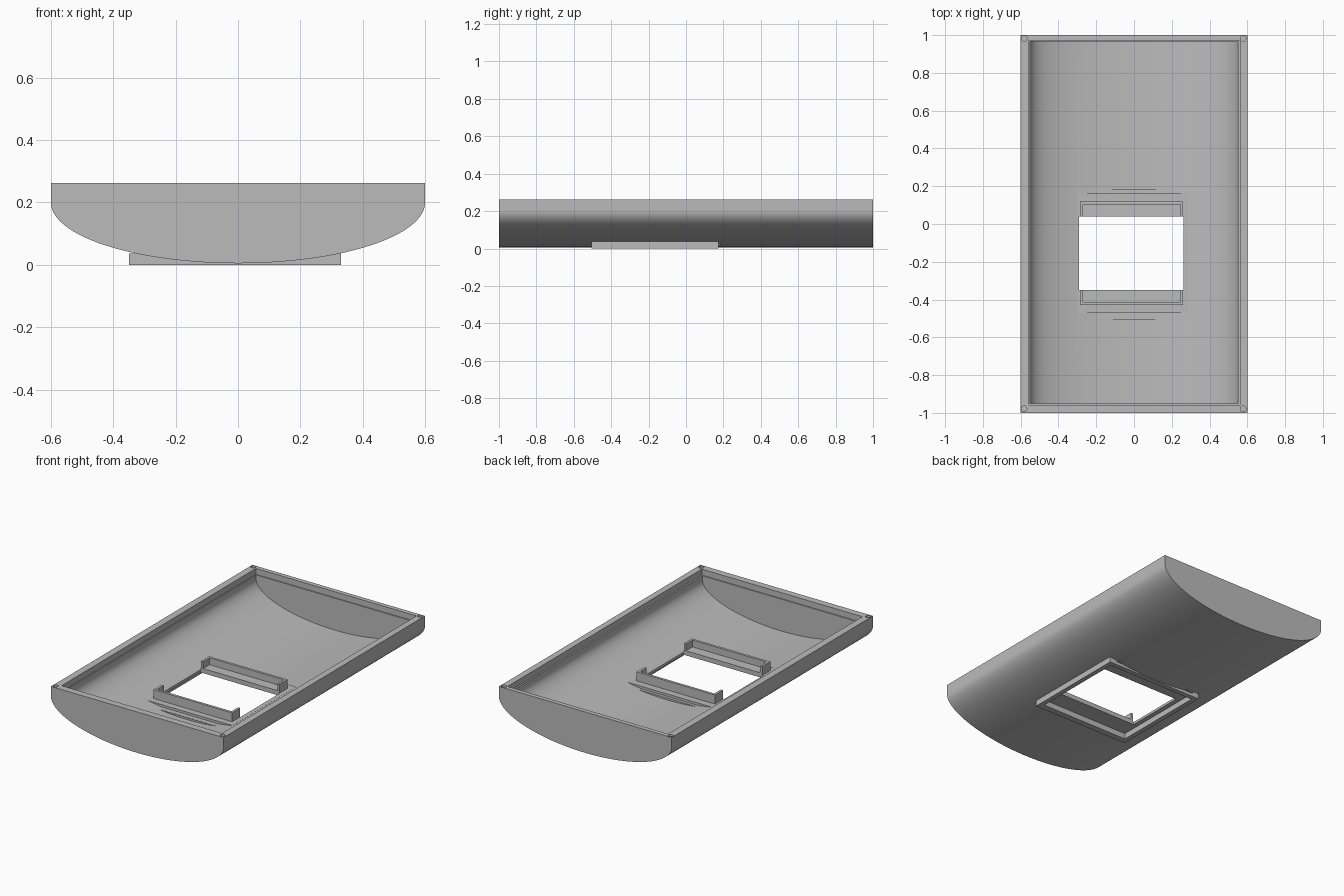
import bpy, bmesh, math

cube = bpy.data.objects.get("Cube")
if cube:
    bpy.data.objects.remove(cube, do_unlink=True)

grey = bpy.data.materials.new("plain grey")
grey.use_nodes = True
colour = (0.5, 0.5, 0.5, 1)
grey.diffuse_color = colour
grey.node_tree.nodes["Principled BSDF"].inputs["Base Color"].default_value = colour


def prism(name, profile, y0, y1):
    """Extrude an (x, z) outline along y."""
    bm = bmesh.new()
    face = bm.faces.new([bm.verts.new((x, y0, z)) for x, z in profile])
    new = bmesh.ops.extrude_face_region(bm, geom=[face])["geom"]
    moved = [v for v in new if isinstance(v, bmesh.types.BMVert)]
    bmesh.ops.translate(bm, vec=(0, y1 - y0, 0), verts=moved)
    bmesh.ops.recalc_face_normals(bm, faces=bm.faces)
    mesh = bpy.data.meshes.new(name)
    bm.to_mesh(mesh)
    bm.free()
    mesh.materials.append(grey)
    obj = bpy.data.objects.new(name, mesh)
    bpy.context.collection.objects.link(obj)
    return obj


def box(name, x0, x1, y0, y1, z0, z1):
    return prism(name, [(x0, z0), (x1, z0), (x1, z1), (x0, z1)], y0, y1)


def trough(a, b, top, spring=0.2, steps=64):
    """Half ellipse below the spring line with straight walls above it."""
    arc = [(a * math.cos(t), spring - b * math.sin(t))
           for t in (math.pi * i / steps for i in range(steps + 1))]
    return arc + [(-a, top), (a, top)]


def combine(target, tool, operation):
    """Apply a boolean and remove the tool."""
    mod = target.modifiers.new(operation, 'BOOLEAN')
    mod.operation, mod.solver, mod.object = operation, 'EXACT', tool
    bpy.context.view_layer.objects.active = target
    bpy.ops.object.modifier_apply(modifier=mod.name)
    bpy.data.objects.remove(tool, do_unlink=True)


# Curved shell with its cavity and a shallow step below the rim
shell = prism("shell", trough(0.6, 0.195, 0.262), -1, 1)
combine(shell, prism("cavity", trough(0.55, 0.175, 0.3), -0.95, 0.965), 'DIFFERENCE')
combine(shell, box("rim_step", -0.556, 0.56, -0.957, 0.972, 0.225, 0.3), 'DIFFERENCE')

# Mounting frame below, and the stepped pads showing through the floor
combine(shell, box("frame", -0.35, 0.33, -0.505, 0.175, 0, 0.0365), 'UNION')
combine(shell, box("low_pad", -0.3, 0.28, -0.5, 0.184, 0.02, 0.037), 'UNION')
combine(shell, box("high_pad", -0.315, 0.29, -0.47, 0.165, 0.022, 0.052), 'UNION')

# Recess in the frame, and the window through the floor
combine(shell, box("recess", -0.32, 0.3, -0.465, 0.145, -0.1, 0.036), 'DIFFERENCE')
combine(shell, box("window", -0.29, 0.262, -0.35, 0.04, -0.1, 0.2), 'DIFFERENCE')

# Corner screw holes
for x in (-0.582, 0.578):
    for y in (-0.978, 0.982):
        bpy.ops.mesh.primitive_cylinder_add(vertices=20, radius=0.015, depth=0.1,
                                            location=(x, y, 0.25))
        combine(shell, bpy.context.object, 'DIFFERENCE')

# Smooth curve with crisp edges
bpy.ops.object.select_all(action='DESELECT')
shell.select_set(True)
bpy.context.view_layer.objects.active = shell
bpy.ops.object.shade_smooth_by_angle(angle=math.radians(30))

# C-shaped rails on both sides of the window
for name, inner, outer in (("back", 0.04, 0.12), ("front", -0.35, -0.43)):
    side = 1 if outer > inner else -1
    wall = outer - side * 0.016
    box(name + "_rail_wall", -0.285, 0.26, min(wall, outer), max(wall, outer), 0.045, 0.108)
    box(name + "_rail_ledge", -0.27, 0.245, min(inner, wall), max(inner, wall), 0.045, 0.065)
    for end, x0, x1 in (("right", -0.285, -0.27), ("left", 0.245, 0.26)):
        box(f"{name}_rail_{end}_end", x0, x1, min(inner, wall), max(inner, wall), 0.045, 0.108)
